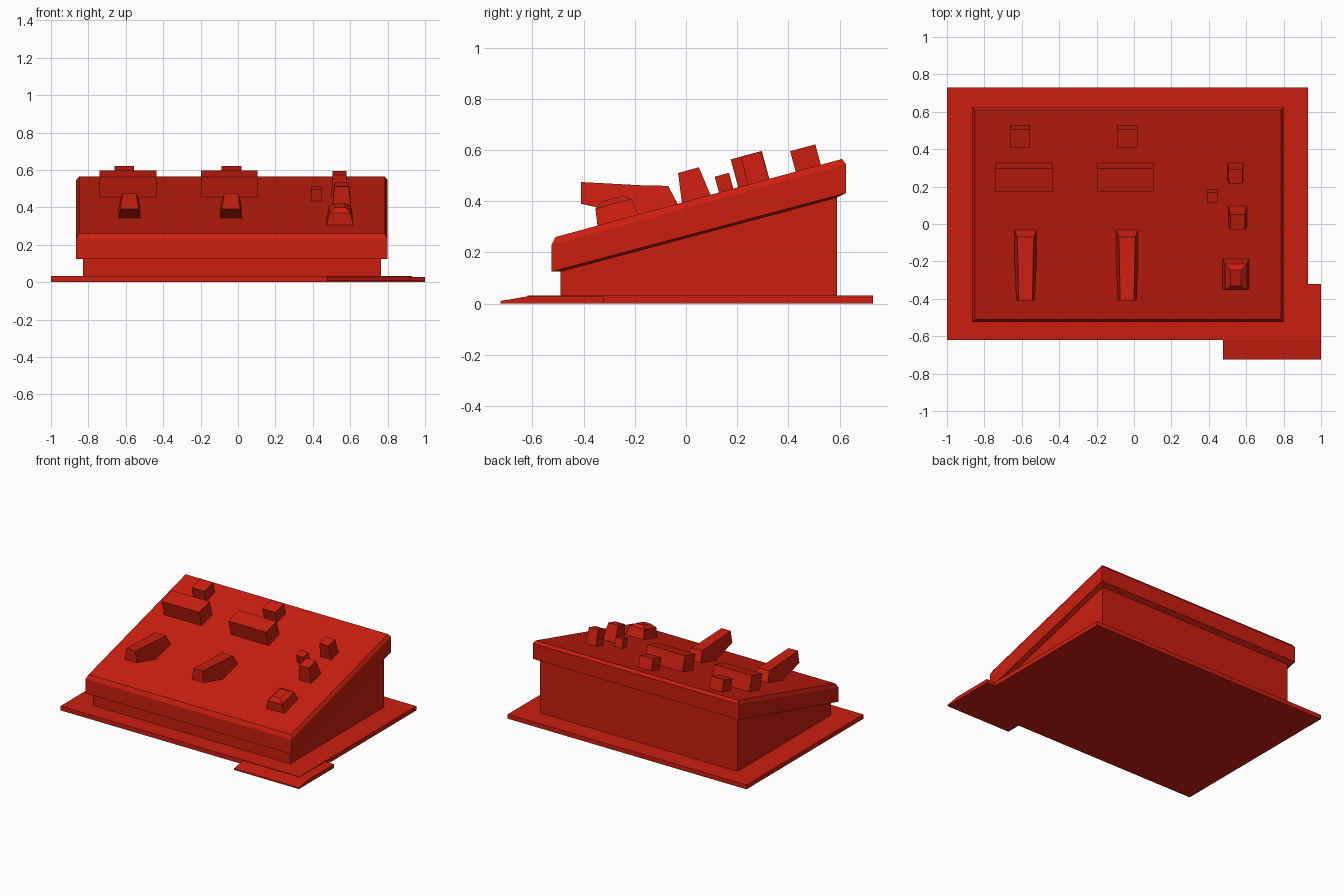
import bpy, bmesh, math
from mathutils import Matrix, Vector

if "Cube" in bpy.data.objects:
    bpy.data.objects.remove(bpy.data.objects["Cube"])

red = bpy.data.materials.new("red")
red.diffuse_color = (0.6, 0.013, 0.005, 1)
red.use_nodes = True
red.node_tree.nodes["Principled BSDF"].inputs["Base Color"].default_value = red.diffuse_color

SLOPE = 0.272
TILT = math.atan(SLOPE)


def panel_z(y):
    return 0.26 + SLOPE * (y + 0.51)


def loft(name, rings, matrix=Matrix()):
    """Skin a stack of equal-length rings and cap both ends."""
    bm = bmesh.new()
    rows = [[bm.verts.new(matrix @ Vector(p)) for p in ring] for ring in rings]
    n = len(rows[0])
    for a, b in zip(rows, rows[1:]):
        for i in range(n):
            j = (i + 1) % n
            bm.faces.new((a[i], a[j], b[j], b[i]))
    bm.faces.new(rows[0][::-1])
    bm.faces.new(rows[-1])
    bmesh.ops.recalc_face_normals(bm, faces=bm.faces[:])
    mesh = bpy.data.meshes.new(name)
    bm.to_mesh(mesh)
    bm.free()
    mesh.materials.append(red)
    obj = bpy.data.objects.new(name, mesh)
    bpy.context.collection.objects.link(obj)
    return obj


def rect(x0, x1, y0, y1, z_front, z_back):
    return [(x0, y0, z_front), (x1, y0, z_front), (x1, y1, z_back), (x0, y1, z_back)]


def control(name, x, y, tiers):
    """Block standing square to the sloped panel; tiers = (half x, half y, height)."""
    m = Matrix.Translation((x, y, panel_z(y))) @ Matrix.Rotation(TILT, 4, 'X')
    tiers = [(tiers[0][0], tiers[0][1], -0.01)] + tiers
    loft(name, [rect(-a, a, -b, b, h, h) for a, b, h in tiers], m)


# Ground plate and the ramped corner plate
loft("base_plate", [rect(-1, 0.93, -0.62, 0.73, z, z) for z in (0, 0.032)])
ramp = [(-0.725, 0), (-0.32, 0), (-0.32, 0.028), (-0.62, 0.028), (-0.725, 0.01)]
loft("corner_ramp", [[(x, y, z) for y, z in ramp] for x in (0.475, 1.0)])

# Wedge body
loft("console_body", [rect(-0.83, 0.765, -0.49, 0.59, 0.02, 0.02),
                      rect(-0.83, 0.765, -0.49, 0.59, 0.14, 0.43)])

# Overhanging sloped panel with bevelled rim
loft("control_panel", [rect(-0.83, 0.765, -0.49, 0.59, 0.125, 0.414),
                       rect(-0.865, 0.80, -0.525, 0.625, 0.125, 0.432),
                       rect(-0.865, 0.80, -0.525, 0.625, 0.23, 0.545),
                       rect(-0.85, 0.785, -0.51, 0.61, 0.26, 0.565)])

# Two matching columns: indicator, display, lever
# lever stations: top (y, z, half width), bottom (y, z, half width)
stations = [((-0.41, 0.475, 0.037), (-0.41, 0.39, 0.05)),
            ((-0.17, 0.462, 0.041), (-0.19, 0.34, 0.06)),
            ((-0.07, 0.46, 0.045), (-0.03, 0.385, 0.06))]
for side, x in (("left", -0.58), ("right", -0.037)):
    loft("lever_" + side, [[(x - t[2], t[0], t[1]), (x + t[2], t[0], t[1]),
                            (x + b[2], b[0], b[1]), (x - b[2], b[0], b[1])]
                           for t, b in stations])
for side, x in (("left", -0.588), ("right", -0.047)):
    control("display_" + side, x, 0.265, [(0.152, 0.063, 0.113)])
for side, x in (("left", -0.608), ("right", -0.035)):
    control("indicator_" + side, x, 0.478, [(0.0525, 0.051, 0.083)])

# Right-hand switches and knob
control("upper_switch", 0.543, 0.283, [(0.043, 0.044, 0), (0.037, 0.04, 0.112)])
control("small_button", 0.42, 0.157, [(0.03, 0.029, 0.064)])
control("lower_switch", 0.554, 0.04, [(0.05, 0.058, 0), (0.039, 0.042, 0.116)])
control("knob", 0.545, -0.266, [(0.071, 0.083, 0), (0.058, 0.073, 0.066), (0.028, 0.045, 0.087)])
